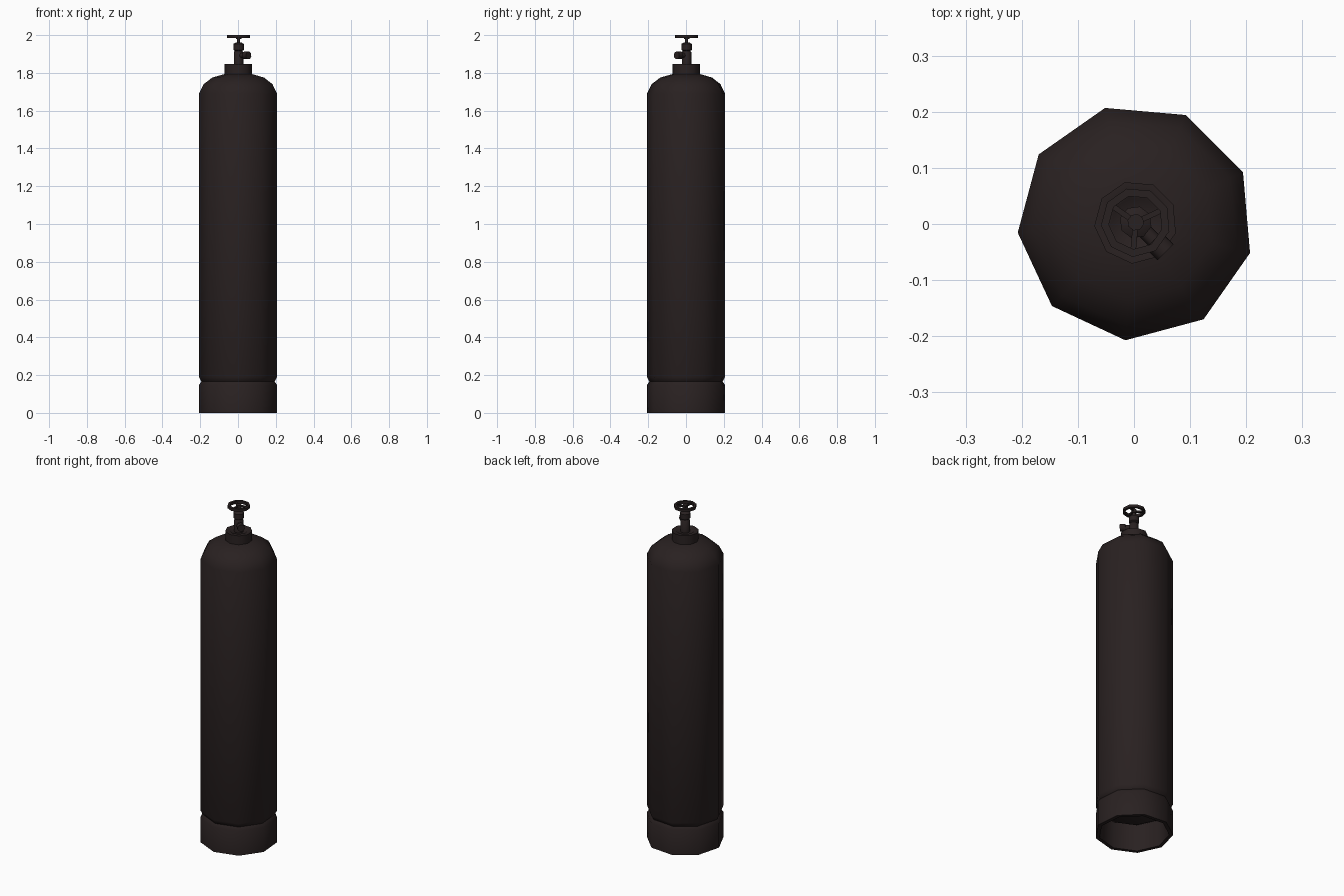
import bpy, bmesh, math
from mathutils import Vector, Matrix

if "Cube" in bpy.data.objects:
    bpy.data.objects.remove(bpy.data.objects["Cube"])

mat = bpy.data.materials.new("dark brown iron")
mat.diffuse_color = (0.022, 0.015, 0.015, 1)
mat.use_nodes = True
mat.node_tree.nodes["Principled BSDF"].inputs["Base Color"].default_value = mat.diffuse_color
C = Vector((0.003, 0.003, 0))   # axis of the nine-sided body
PH = math.radians(-15)


def lathe(name, profile, n=9, phase=PH, matrix=None, closed=False, angle=50):
    """Revolve (radius, height) points; a zero radius becomes a pole."""
    bm = bmesh.new()
    rings = []
    for r, z in profile:
        if r == 0:
            rings.append([bm.verts.new((0, 0, z))] * n)
        else:
            rings.append([bm.verts.new((r * math.cos(phase + math.tau * i / n),
                                        r * math.sin(phase + math.tau * i / n), z))
                          for i in range(n)])
    pairs = list(zip(rings, rings[1:]))
    if closed:
        pairs.append((rings[-1], rings[0]))
    for a, b in pairs:
        for i in range(n):
            j = (i + 1) % n
            vs = list(dict.fromkeys((a[i], a[j], b[j], b[i])))
            bm.faces.new(vs)
    bmesh.ops.recalc_face_normals(bm, faces=bm.faces)
    bm.transform(matrix or Matrix.Translation(C))
    me = bpy.data.meshes.new(name)
    bm.to_mesh(me)
    bm.free()
    me.materials.append(mat)
    ob = bpy.data.objects.new(name, me)
    bpy.context.collection.objects.link(ob)
    bpy.context.view_layer.objects.active = ob
    ob.select_set(True)
    bpy.ops.object.shade_smooth_by_angle(angle=math.radians(angle))
    ob.select_set(False)
    return ob


def along(p, d):
    return Matrix.Translation(p) @ Vector(d).to_track_quat('Z', 'Y').to_matrix().to_4x4()


# tank with domed shoulder and rounded underside
lathe("tank_body", [(0, 0.11), (0.13, 0.125), (0.196, 0.162), (0.211, 0.19), (0.211, 1.69),
                    (0.186, 1.74), (0.14, 1.775), (0.07, 1.795), (0, 1.795)])
# hollow foot ring
lathe("foot_ring", [(0.211, 0), (0.211, 0.147), (0.198, 0.165), (0.185, 0.165), (0.19, 0)],
      closed=True)
# neck collar
lathe("neck_collar", [(0, 1.78), (0.074, 1.78), (0.074, 1.847), (0.05, 1.847), (0.045, 1.842), (0, 1.842)])
# valve body and spindle
lathe("valve_body", [(0, 1.84), (0.026, 1.84), (0.026, 1.91), (0.02, 1.916), (0.029, 1.922),
                     (0.029, 1.953), (0.014, 1.962), (0.008, 1.962), (0.008, 1.985), (0, 1.985)], n=8)
# side outlet facing front right
lathe("valve_outlet", [(0, 0), (0.014, 0), (0.014, 0.045), (0.021, 0.045), (0.021, 0.075), (0, 0.075)],
      n=8, matrix=along(C + Vector((0, 0, 1.893)), (1, -1, 0)))
# handwheel
lathe("handwheel_rim", [(0.062, 1.984), (0.062, 2.0), (0.048, 2.0), (0.048, 1.984)], closed=True)
lathe("handwheel_hub", [(0, 1.98), (0.015, 1.98), (0.015, 2.0), (0, 2.0)], n=8)
for k in range(3):
    a = math.radians(25 + 120 * k)
    lathe("handwheel_spoke", [(0, 0), (0.007, 0), (0.007, 0.052), (0, 0.052)], n=4, phase=math.pi / 4,
          matrix=along(C + Vector((0, 0, 1.991)), (math.cos(a), math.sin(a), 0)))
